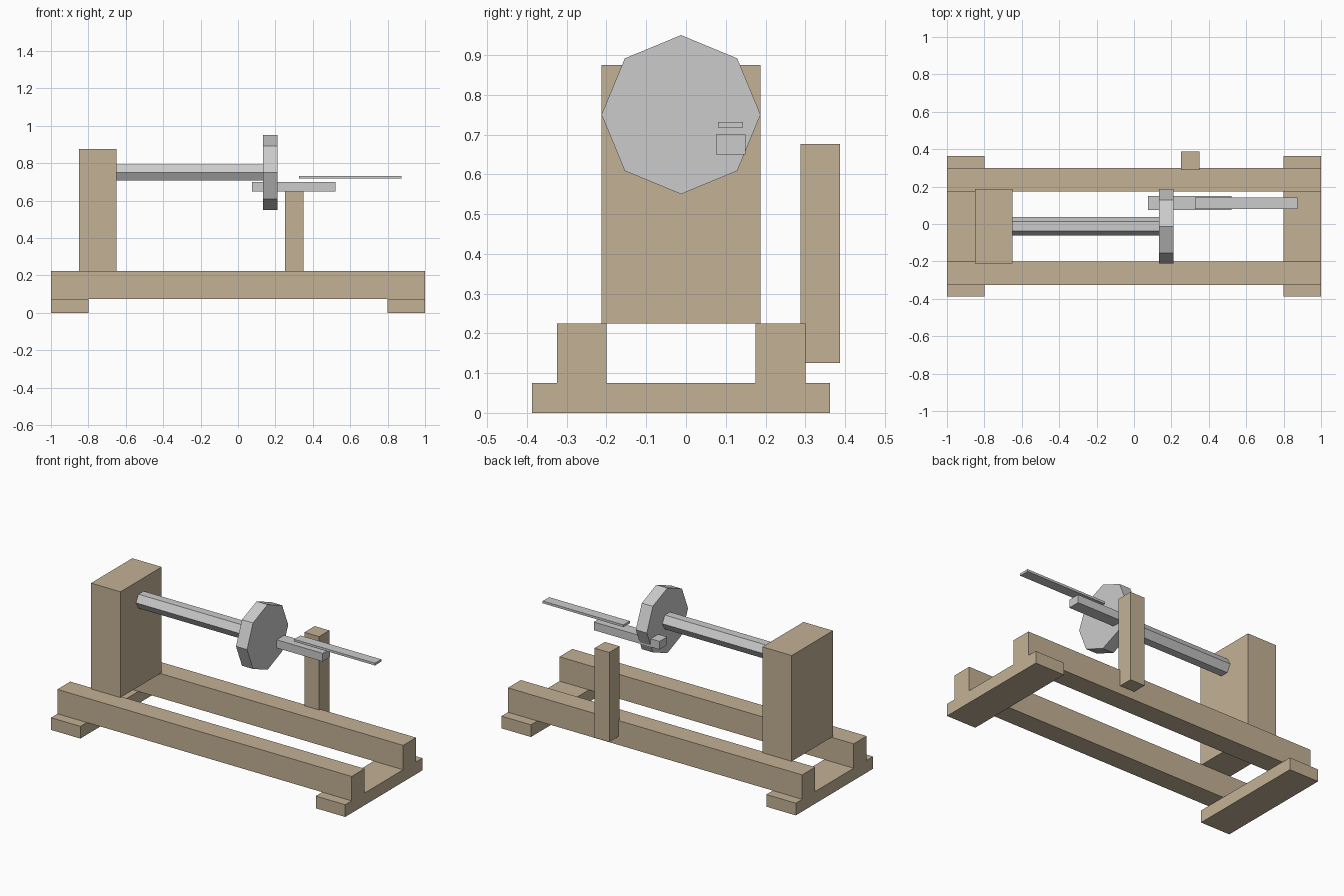
import bpy
from math import pi
from mathutils import Matrix

if "Cube" in bpy.data.objects:
    bpy.data.objects.remove(bpy.data.objects["Cube"])

wood = bpy.data.materials.new("wood")
wood.diffuse_color = (0.55, 0.44, 0.30, 1)
wood.use_nodes = True
wood.node_tree.nodes["Principled BSDF"].inputs["Base Color"].default_value = wood.diffuse_color


def box(name, x, y, z, mat=None):
    """Box from (min, max) ranges on each axis."""
    bpy.ops.mesh.primitive_cube_add(size=1)
    ob = bpy.context.object
    ob.name = name
    size = [r[1] - r[0] for r in (x, y, z)]
    mid = [(r[0] + r[1]) / 2 for r in (x, y, z)]
    ob.data.transform(Matrix.Diagonal((*size, 1)))
    ob.location = mid
    if mat:
        ob.data.materials.append(mat)
    return ob


def rod(name, sides, radius, x, spin):
    """Flat-sided cylinder lying along x on the spindle axis."""
    bpy.ops.mesh.primitive_cylinder_add(vertices=sides, radius=radius, depth=x[1] - x[0])
    ob = bpy.context.object
    ob.name = name
    ob.data.transform(Matrix.Rotation(pi / 2, 4, 'Y') @ Matrix.Rotation(spin, 4, 'Z'))
    ob.location = ((x[0] + x[1]) / 2, -0.0125, 0.75)
    return ob


# Feet across both ends
for side, x in (("left", (-1, -0.8)), ("right", (0.8, 1))):
    box(side + "_foot", x, (-0.3875, 0.3625), (0, 0.075), wood)

# Long bed rails
for side, y in (("front", (-0.325, -0.2)), ("back", (0.175, 0.3))):
    box(side + "_rail", (-1, 1), y, (0.075, 0.225), wood)

# Headstock block and tool rest post
box("headstock", (-0.85, -0.65), (-0.2125, 0.1875), (0.225, 0.875), wood)
box("rest_post", (0.25, 0.35), (0.2875, 0.3875), (0.126, 0.676), wood)

# Hexagonal spindle and octagonal face plate
rod("spindle", 6, 0.05, (-0.65, 0.15), 0)
rod("face_plate", 8, 0.2, (0.135, 0.21), 0)

# Tool rest bar and chisel blade
box("tool_rest", (0.075, 0.522), (0.076, 0.15), (0.65, 0.70))
box("chisel", (0.325, 0.874), (0.081, 0.143), (0.718, 0.732))
